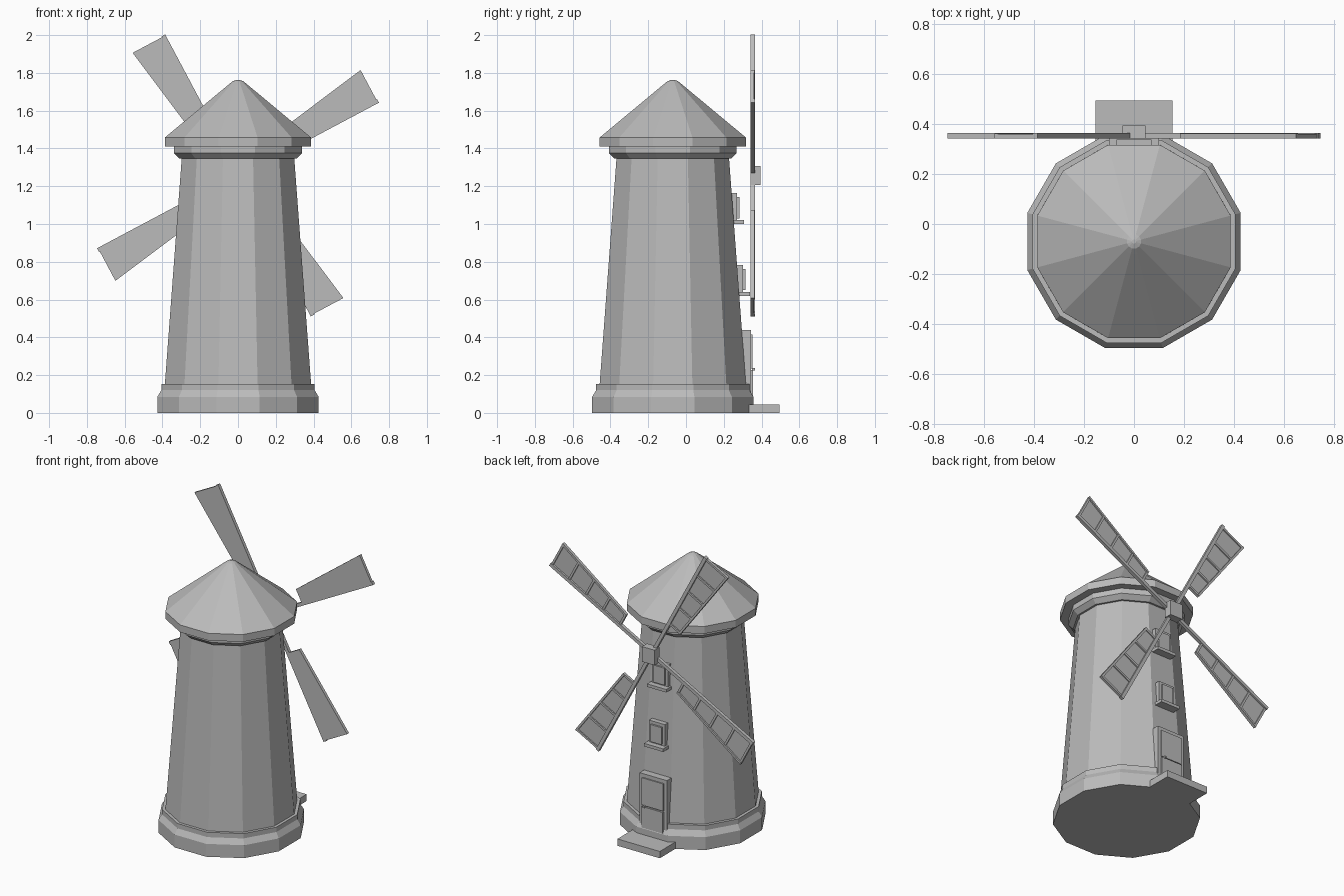
import bpy, bmesh
from math import cos, sin, pi, radians
from mathutils import Matrix, Vector

cube = bpy.data.objects.get("Cube")
if cube:
    bpy.data.objects.remove(cube, do_unlink=True)

GREY = (0.5, 0.5, 0.5, 1)
mat = bpy.data.materials.new("stone grey")
mat.use_nodes = True
mat.diffuse_color = GREY
mat.node_tree.nodes["Principled BSDF"].inputs["Base Color"].default_value = GREY

SIDES = 12
AXIS_Y = -0.07      # tower axis
HUB_Z = 1.257       # sail rotation centre


def finish(name, bm):
    bmesh.ops.recalc_face_normals(bm, faces=bm.faces)
    me = bpy.data.meshes.new(name)
    bm.to_mesh(me)
    bm.free()
    me.materials.append(mat)
    ob = bpy.data.objects.new(name, me)
    bpy.context.collection.objects.link(ob)
    return ob


def lathe(name, profile):
    """Twelve-sided solid from (flat-to-axis distance, height) pairs."""
    bm = bmesh.new()
    rings = []
    for apothem, z in profile:
        r = apothem / cos(pi / SIDES)
        rings.append([bm.verts.new((r * cos((k + 0.5) * 2 * pi / SIDES),
                                    AXIS_Y + r * sin((k + 0.5) * 2 * pi / SIDES), z))
                      for k in range(SIDES)])
    for low, high in zip(rings, rings[1:]):
        for k in range(SIDES):
            n = (k + 1) % SIDES
            bm.faces.new((low[k], low[n], high[n], high[k]))
    bm.faces.new(rings[0])
    bm.faces.new(rings[-1])
    return finish(name, bm)


def add_box(bm, x, y, z):
    """Box from (min, max) ranges."""
    size = [b - a for a, b in (x, y, z)]
    mid = [(a + b) / 2 for a, b in (x, y, z)]
    bmesh.ops.create_cube(bm, size=1, matrix=Matrix.Translation(mid) @ Matrix.Diagonal((*size, 1)))


def box(name, half_width, y, z):
    bm = bmesh.new()
    add_box(bm, (-half_width, half_width), y, z)
    return finish(name, bm)


def add_prism(bm, outline, y0, y1):
    """Extrude an (x, z) outline along y."""
    front = [bm.verts.new((x, y0, z)) for x, z in outline]
    back = [bm.verts.new((x, y1, z)) for x, z in outline]
    bm.faces.new(front)
    bm.faces.new(back)
    for i in range(len(outline)):
        j = (i + 1) % len(outline)
        bm.faces.new((front[i], front[j], back[j], back[i]))


# Tower
lathe("plinth", [(0.427, 0), (0.427, 0.085), (0.406, 0.12), (0.406, 0.152), (0.38, 0.152)])
lathe("tower_wall", [(0.388, 0.14), (0.297, 1.36)])
lathe("cornice", [(0.29, 1.347), (0.31, 1.347), (0.338, 1.375), (0.338, 1.415)])
lathe("roof", [(0.387, 1.41), (0.387, 1.458), (0.05, 1.738), (0.028, 1.756), (0.008, 1.763)])

# Door and step
box("door_step", 0.155, (0.3, 0.495), (0, 0.045))
box("door_frame", 0.1, (0.2, 0.343), (0.02, 0.44))
box("door_upper_leaf", 0.078, (0.3, 0.351), (0.235, 0.415))
box("door_lower_leaf", 0.078, (0.3, 0.355), (0.045, 0.228))
bm = bmesh.new()
add_box(bm, (0.05, 0.062), (0.35, 0.364), (0.225, 0.238))
finish("door_handle", bm)

# Windows: frame, raised pane and sill
for name, z, wall in (("lower", 0.62, 0.283), ("upper", 1.0, 0.25)):
    box(name + "_window_frame", 0.058, (wall - 0.04, wall + 0.02), (z + 0.01, z + 0.163))
    box(name + "_window_pane", 0.04, (wall, wall + 0.032), (z + 0.03, z + 0.143))
    box(name + "_window_sill", 0.07, (wall - 0.03, wall + 0.056), (z, z + 0.02))

# Sails: each is an arm with a tapered panel, rails and cross bars
R0, R1, BAR = 0.26, 0.835, 0.014


def outer_edge(r):
    return 0.188 - 0.157 * (R1 - r)


for i in range(4):
    bm = bmesh.new()
    add_box(bm, (0.02, 0.84), (0.342, 0.364), (-0.01, 0.012))
    add_prism(bm, [(R0, 0), (R1, 0), (R1, outer_edge(R1)), (R0, outer_edge(R0))], 0.342, 0.352)
    add_prism(bm, [(R0, outer_edge(R0) - BAR), (R1, outer_edge(R1) - BAR),
                   (R1, outer_edge(R1)), (R0, outer_edge(R0))], 0.35, 0.362)
    for k in range(5):
        a = R0 + k * (R1 - R0 - BAR) / 4
        b = a + BAR
        add_prism(bm, [(a, 0), (b, 0), (b, outer_edge(b)), (a, outer_edge(a))], 0.35, 0.36)
    turn = Matrix.Rotation(-radians(28 + 90 * i), 4, 'Y')
    bmesh.ops.transform(bm, matrix=Matrix.Translation(Vector((0, 0, HUB_Z))) @ turn, verts=bm.verts)
    finish("sail_%d" % (i + 1), bm)
box("sail_hub", 0.046, (0.342, 0.395), (HUB_Z - 0.05, HUB_Z + 0.05))
